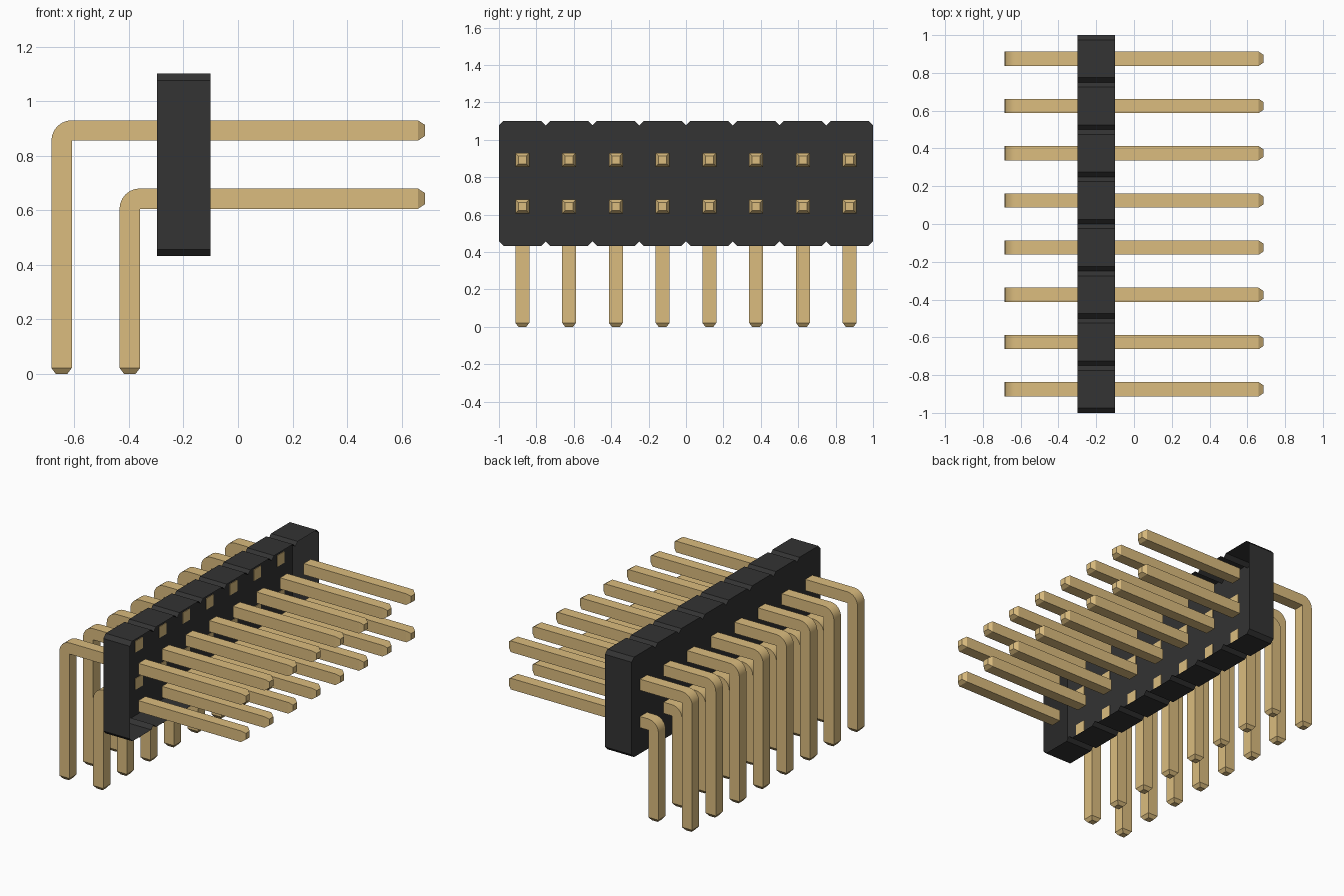
import bpy
import bmesh
import math

cube = bpy.data.objects.get("Cube")
if cube:
    bpy.data.objects.remove(cube, do_unlink=True)

COUNT, PITCH = 8, 0.25
HALF = 0.0375            # half thickness of a pin
TIP = 0.021              # half thickness of the chamfered pin end
BODY_X = (-0.298, -0.10)
BODY_Z = (0.432, 1.102)
CHAMFER = 0.025
ROWS = {"upper": (0.893, -0.647), "lower": (0.643, -0.397)}  # height, leg x


def material(name, rgb):
    mat = bpy.data.materials.new(name)
    mat.use_nodes = True
    mat.diffuse_color = (*rgb, 1)
    mat.node_tree.nodes["Principled BSDF"].inputs["Base Color"].default_value = (*rgb, 1)
    return mat


GOLD = material("gold_metal", (0.708, 0.504, 0.210))
BLACK = material("black_plastic", (0.033, 0.033, 0.033))


def finish(bm, name, mat):
    bmesh.ops.remove_doubles(bm, verts=bm.verts, dist=1e-5)
    bmesh.ops.recalc_face_normals(bm, faces=bm.faces)
    mesh = bpy.data.meshes.new(name)
    bm.to_mesh(mesh)
    bm.free()
    mesh.materials.append(mat)
    return mesh


def place(name, mesh, y=0.0):
    obj = bpy.data.objects.new(name, mesh)
    obj.location.y = y
    bpy.context.collection.objects.link(obj)


def loft(name, sections):
    """Join rectangular sections, each (inner xz, outer xz, half width in y)."""
    bm = bmesh.new()
    rings = []
    for (ax, az), (bx, bz), w in sections:
        rings.append([bm.verts.new(p) for p in
                      ((ax, -w, az), (bx, -w, bz), (bx, w, bz), (ax, w, az))])
    for r, s in zip(rings, rings[1:]):
        for i in range(4):
            j = (i + 1) % 4
            if i == 3 and (r[0].co - s[0].co).length < 1e-6:
                continue          # the inside of the bend has no width
            bm.faces.new((r[i], r[j], s[j], s[i]))
    bm.faces.new(rings[0])
    bm.faces.new(rings[-1])
    bmesh.ops.remove_doubles(bm, verts=bm.verts, dist=1e-5)
    mesh = finish(bm, name, GOLD)
    mesh.shade_smooth()
    mesh.set_sharp_from_angle(angle=math.radians(25))
    return mesh


def contact_pin(name, z):
    # straight pin with a chamfered tip
    return loft(name, [((x, z - h), (x, z + h), h) for x, h in
                       ((BODY_X[1], HALF), (0.66, HALF), (0.685, TIP))])


def bent_pin(name, z, x):
    # leg with a chamfered foot, rounded bend, then the stub into the housing
    sections = [((x + h, h_z), (x - h, h_z), h) for h_z, h in ((0, TIP), (0.022, HALF))]
    cx, cz = x + HALF, z - HALF
    for i in range(7):
        a = math.radians(15 * i)
        sections.append(((cx, cz), (cx - 2 * HALF * math.cos(a),
                                    cz + 2 * HALF * math.sin(a)), HALF))
    end = BODY_X[0] + 0.004
    sections.append(((end, cz), (end, z + HALF), HALF))
    return loft(name, sections)


# Housing: notched outline extruded along x, open on the contact side
z0, z1 = BODY_Z
outline = []
for i in range(COUNT):
    a = -1 + i * PITCH
    outline += [(a, z1 - CHAMFER), (a + CHAMFER, z1), (a + PITCH - CHAMFER, z1)]
outline.append((1, z1 - CHAMFER))
outline += [(-y, z0 + z1 - z) for y, z in outline]

bm = bmesh.new()
back = [bm.verts.new((BODY_X[0], y, z)) for y, z in outline]
rim = [bm.verts.new((BODY_X[1], y, z)) for y, z in outline]
bm.faces.new(back)
for i in range(len(back)):
    j = (i + 1) % len(back)
    bm.faces.new((back[i], back[j], rim[j], rim[i]))
place("housing", finish(bm, "housing", BLACK))

# Two rows of pins, with shared meshes along each row
for row, (z, x) in ROWS.items():
    contact = contact_pin(row + "_contact_pin", z)
    bent = bent_pin(row + "_bent_pin", z, x)
    for i in range(COUNT):
        y = (i - (COUNT - 1) / 2) * PITCH
        place(f"{row}_contact_pin_{i + 1}", contact, y)
        place(f"{row}_bent_pin_{i + 1}", bent, y)
